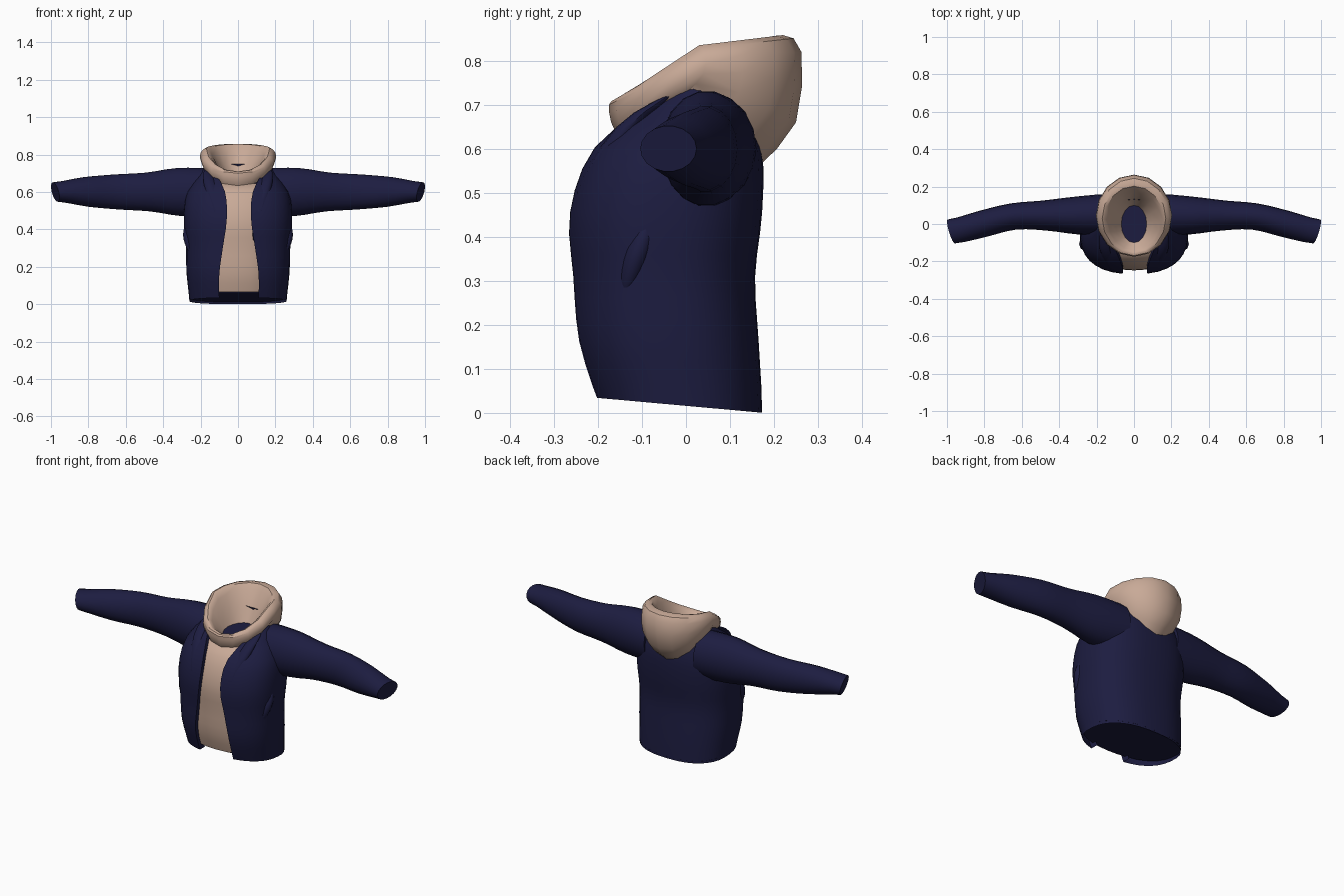
import bpy, bmesh
from math import sin, cos, pi, asin, copysign, radians

cube = bpy.data.objects.get("Cube")
if cube:
    bpy.data.objects.remove(cube, do_unlink=True)


def material(name, rgb):
    made = bpy.data.materials.new(name)
    made.use_nodes = True
    made.diffuse_color = (*rgb, 1)
    made.node_tree.nodes["Principled BSDF"].inputs["Base Color"].default_value = (*rgb, 1)
    return made


NAVY = material("navy cloth", (.012, .012, .052))
BEIGE = material("beige cloth", (.58, .4, .31))


def flow(values, u):
    """Smooth curve through evenly spaced values, with u running from 0 to 1."""
    last = len(values) - 1
    k = min(int(u * last), last - 1)
    f = u * last - k
    before, start, end, after = (values[max(0, min(last, k + step))] for step in (-1, 0, 1, 2))
    slope_in, slope_out = (end - before) / 2, (after - start) / 2
    ease = f * f * (3 - 2 * f)
    return (start + (end - start) * ease
            + slope_in * f * (1 - f) ** 2 - slope_out * f * f * (1 - f))


def flow_rows(rows, count):
    """Smoothly resample a short list of tuples."""
    columns = list(zip(*rows))
    return [[flow(column, i / (count - 1)) for column in columns] for i in range(count)]


def around(count):
    return [2 * pi * i / count for i in range(count)]


def loft(name, rings, mat, closed=True, caps=True, angle=50):
    """Skin a list of equally long point rings."""
    bm = bmesh.new()
    rows = [[bm.verts.new(point) for point in ring] for ring in rings]
    size = len(rows[0])
    for lower, upper in zip(rows, rows[1:]):
        for i in range(size if closed else size - 1):
            j = (i + 1) % size
            bm.faces.new((lower[i], lower[j], upper[j], upper[i]))
    if caps:
        bm.faces.new(rows[0][::-1])
        if len(rows) > 1:
            bm.faces.new(rows[-1])
    bmesh.ops.recalc_face_normals(bm, faces=bm.faces)
    mesh = bpy.data.meshes.new(name)
    bm.to_mesh(mesh)
    bm.free()
    mesh.materials.append(mat)
    part = bpy.data.objects.new(name, mesh)
    bpy.context.collection.objects.link(part)
    bpy.ops.object.select_all(action="DESELECT")
    part.select_set(True)
    bpy.context.view_layer.objects.active = part
    bpy.ops.object.shade_smooth_by_angle(angle=radians(angle))


# Torso outline at even heights from hem to neck
BODY_TOP = .75
WIDTH = (.26, .275, .28, .29, .27, .17)
FRONT = (-.21, -.25, -.26, -.265, -.21, -.06)
BACK = (.173, .165, .157, .173, .172, .13)
GAP = (.1, .1, .08, .06, .07, .14)
ROUND = .82


def power(value, exponent):
    return copysign(abs(value) ** exponent, value)


def body_point(angle, width, front, back):
    """Point on a rounded-box outline; angle 0 is the middle of the front."""
    middle, depth = (front + back) / 2, (back - front) / 2
    return width * power(sin(angle), ROUND), middle - depth * power(cos(angle), ROUND)


def jacket_ring(u, columns=32):
    width, front, back, gap = (flow(values, u) for values in (WIDTH, FRONT, BACK, GAP))
    height = .016 + (BODY_TOP - .016) * u
    start = asin(((gap + .01) / width) ** (1 / ROUND))
    stop = 2 * pi - asin((gap / width) ** (1 / ROUND))
    ring = []
    for i in range(columns + 1):
        x, y = body_point(start + (stop - start) * i / columns, width, front, back)
        # the hem drops towards the back
        ring.append((x, y, height - (.09 * y if u == 0 else 0)))
    # the panel edges turn in towards the shirt
    first, last = ((x, y + .045, z) for x, y, z in (ring[0], ring[-1]))
    return [first, *ring, last]


rows = 16
loft("jacket_body", [jacket_ring(i / (rows - 1)) for i in range(rows)], NAVY,
     closed=False, caps=False)

# Closed underside, rising to the front
outline = [body_point(angle, WIDTH[0], FRONT[0] + .01, BACK[0]) for angle in around(32)]
loft("jacket_underside", [[(x, y, .035 - .14 * y) for x, y in outline]], NAVY)


# Shirt, a narrower torso just behind the opening
def shirt_ring(height):
    u = height / BODY_TOP
    width, front, back = (flow(values, u) for values in (WIDTH, FRONT, BACK))
    return [(*body_point(angle, width * .75, front + .02, back - .08), height)
            for angle in around(24)]


loft("shirt", [shirt_ring(.065 + .58 * i / 12) for i in range(13)], BEIGE)

# Sleeve outline from shoulder to cuff: centre y, half depth, half height
SLEEVE = [(.05, .11, .13), (.045, .1, .13), (.045, .08, .105),
          (.04, .07, .095), (0, .07, .08), (-.04, .064, .052)]

# Raised strips on the jacket front, each a path and a thickness
STRIPS = {
    "lapel": ([(.17, -.04, .72), (.15, -.13, .65), (.11, -.22, .5), (.09, -.24, .34)], .03),
    "pocket_flap": ([(.26, -.08, .45), (.255, -.11, .36), (.24, -.14, .26)], .03),
}


def sleeve(side, label):
    count = 16
    rings = []
    for i, (middle, depth, height) in enumerate(flow_rows(SLEEVE, count)):
        reach = .15 + .827 * i / (count - 1)
        ring = []
        for angle in around(18):
            dy, dz = depth * cos(angle), height * sin(angle)
            # the cuff end leans outwards at the back and top
            lean = reach * (.3 * dy + .25 * dz)
            ring.append((side * (reach + lean), middle + dy, .6 + dz))
        rings.append(ring)
    loft(label + "_sleeve", rings, NAVY)


def strip(side, name, path, thickness):
    count = 10
    rings = []
    for i, (x, y, z) in enumerate(flow_rows(path, count)):
        radius = .008 + thickness * sin(pi * i / (count - 1))
        rings.append([(side * (x + radius * cos(angle)), y + .8 * radius * sin(angle), z)
                      for angle in around(12)])
    loft(name, rings, NAVY)


for side, label in ((1, "left"), (-1, "right")):
    sleeve(side, label)
    for part, (path, thickness) in STRIPS.items():
        strip(side, label + "_" + part, path, thickness)

# Lowered hood, outside from neck to rim and then down the inside:
# half width, front y, back y, then height at front, side and back
HOOD = [
    (.17, -.155, .165, .63, .73, .56),
    (.2, -.17, .25, .66, .77, .66),
    (.2, -.175, .262, .7, .81, .82),
    (.17, -.16, .22, .71, .835, .858),
    (.14, -.14, .18, .7, .8, .83),
    (.068, -.1, .1, .665, .67, .67),
]


def hood_ring(width, front, back, z_front, z_side, z_back):
    middle, depth = (front + back) / 2, (back - front) / 2
    ring = []
    for angle in around(16):
        s = sin(angle)
        end = z_back if s > 0 else z_front
        ring.append((width * cos(angle), middle + depth * s,
                     z_side + (end - z_side) * abs(s)))
    return ring


hood_rings = [hood_ring(*row) for row in flow_rows(HOOD, 11)]
loft("hood", hood_rings, BEIGE, caps=False, angle=32)

# Dark neck lining at the bottom of the hood
loft("neck_lining", [hood_rings[-1]], NAVY)
